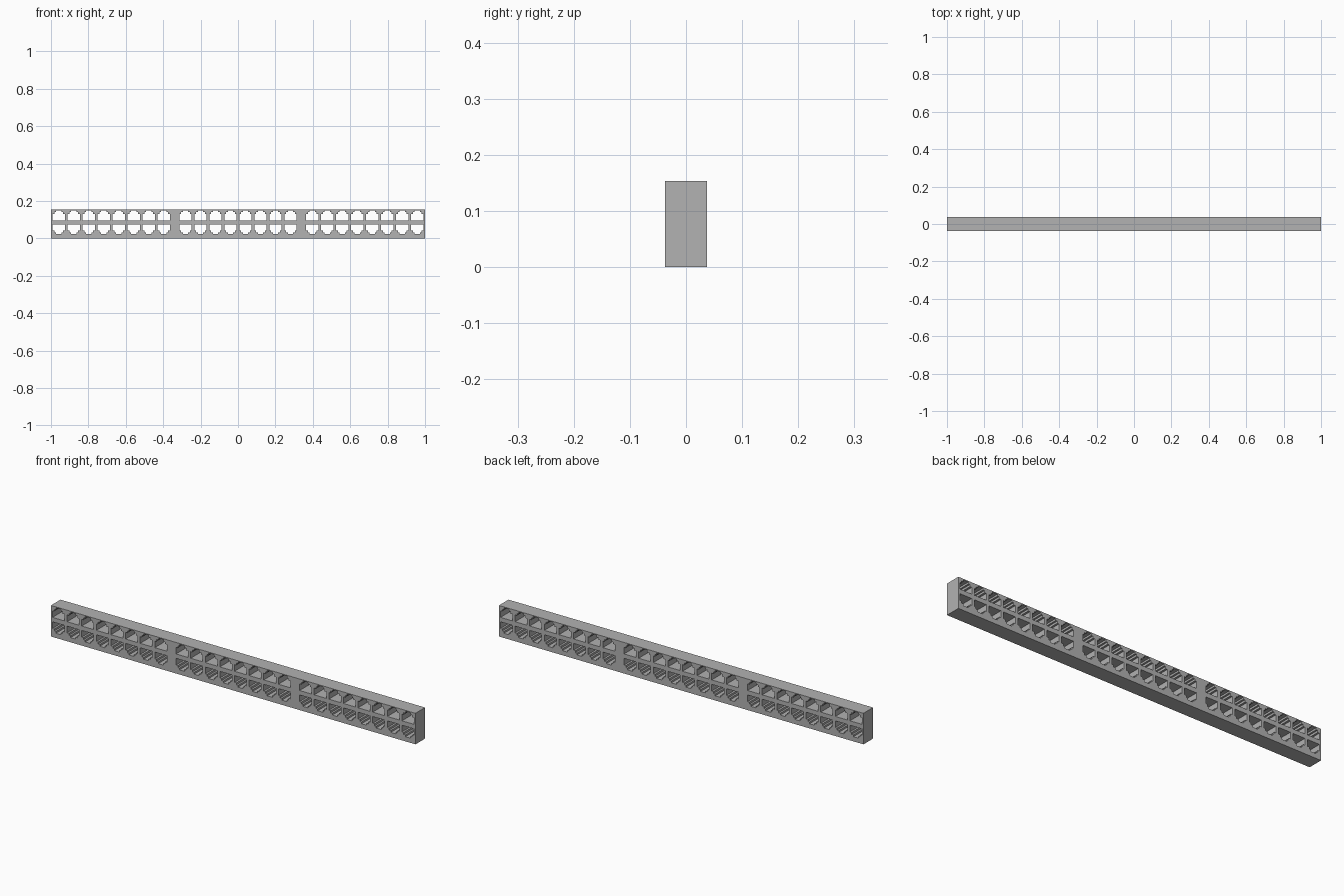
import bpy
import bmesh
from math import radians
from mathutils import Matrix

cube = bpy.data.objects.get("Cube")
if cube:
    bpy.data.objects.remove(cube, do_unlink=True)

# Overall panel and port layout
HALF_LENGTH, HALF_DEPTH, HEIGHT = 1.0, 0.0375, 0.154
GROUP_PITCH, PORT_PITCH, PORTS_PER_GROUP = 0.678, 0.0802, 8
UPPER_BASE, LOWER_BASE = 0.097, 0.075

# Right half of a stepped socket outline, from its wide base to its narrow tip
SOCKET = [(0.033, 0), (0.033, 0.033), (0.023, 0.033),
          (0.023, 0.043), (0.014, 0.043), (0.014, 0.052)]

grey = bpy.data.materials.new("panel grey")
grey.use_nodes = True
colour = (0.445, 0.445, 0.445, 1)
grey.diffuse_color = colour
grey.node_tree.nodes["Principled BSDF"].inputs["Base Color"].default_value = colour


def add_outline(curve, points):
    """Add one closed straight-sided outline to a flat curve."""
    spline = curve.splines.new("POLY")
    spline.points.add(len(points) - 1)
    for point, (x, z) in zip(spline.points, points):
        point.co = (x, z, 0, 1)
    spline.use_cyclic_u = True


def socket_outline(x, z, direction):
    """Mirror the half socket about x; direction is 1 for up, -1 for down."""
    right = [(x + w, z + direction * h) for w, h in SOCKET]
    left = [(x - w, z + direction * h) for w, h in reversed(SOCKET)]
    return right + left


# Panel face with socket openings, extruded through its depth
profile = bpy.data.curves.new("panel_profile", "CURVE")
profile.dimensions = "2D"
profile.fill_mode = "BOTH"
profile.extrude = HALF_DEPTH
add_outline(profile, [(-HALF_LENGTH, 0), (HALF_LENGTH, 0),
                      (HALF_LENGTH, HEIGHT), (-HALF_LENGTH, HEIGHT)])
for group in (-1, 0, 1):
    for port in range(PORTS_PER_GROUP):
        x = group * GROUP_PITCH + (port - (PORTS_PER_GROUP - 1) / 2) * PORT_PITCH
        add_outline(profile, socket_outline(x, UPPER_BASE, 1))
        add_outline(profile, socket_outline(x, LOWER_BASE, -1))

# Turn the profile into an upright mesh
helper = bpy.data.objects.new("profile_helper", profile)
bpy.context.collection.objects.link(helper)
depsgraph = bpy.context.evaluated_depsgraph_get()
mesh = bpy.data.meshes.new_from_object(helper.evaluated_get(depsgraph))
bpy.data.objects.remove(helper, do_unlink=True)
mesh.transform(Matrix.Rotation(radians(90), 4, "X"))

# Weld the walls to the faces and keep everything flat shaded
bm = bmesh.new()
bm.from_mesh(mesh)
bmesh.ops.remove_doubles(bm, verts=bm.verts, dist=0.0001)
bmesh.ops.recalc_face_normals(bm, faces=bm.faces)
for face in bm.faces:
    face.smooth = False
    face.material_index = 0
bm.to_mesh(mesh)
bm.free()

mesh.name = "socket_panel"
mesh.materials.clear()
mesh.materials.append(grey)
panel = bpy.data.objects.new("socket_panel", mesh)
bpy.context.collection.objects.link(panel)
